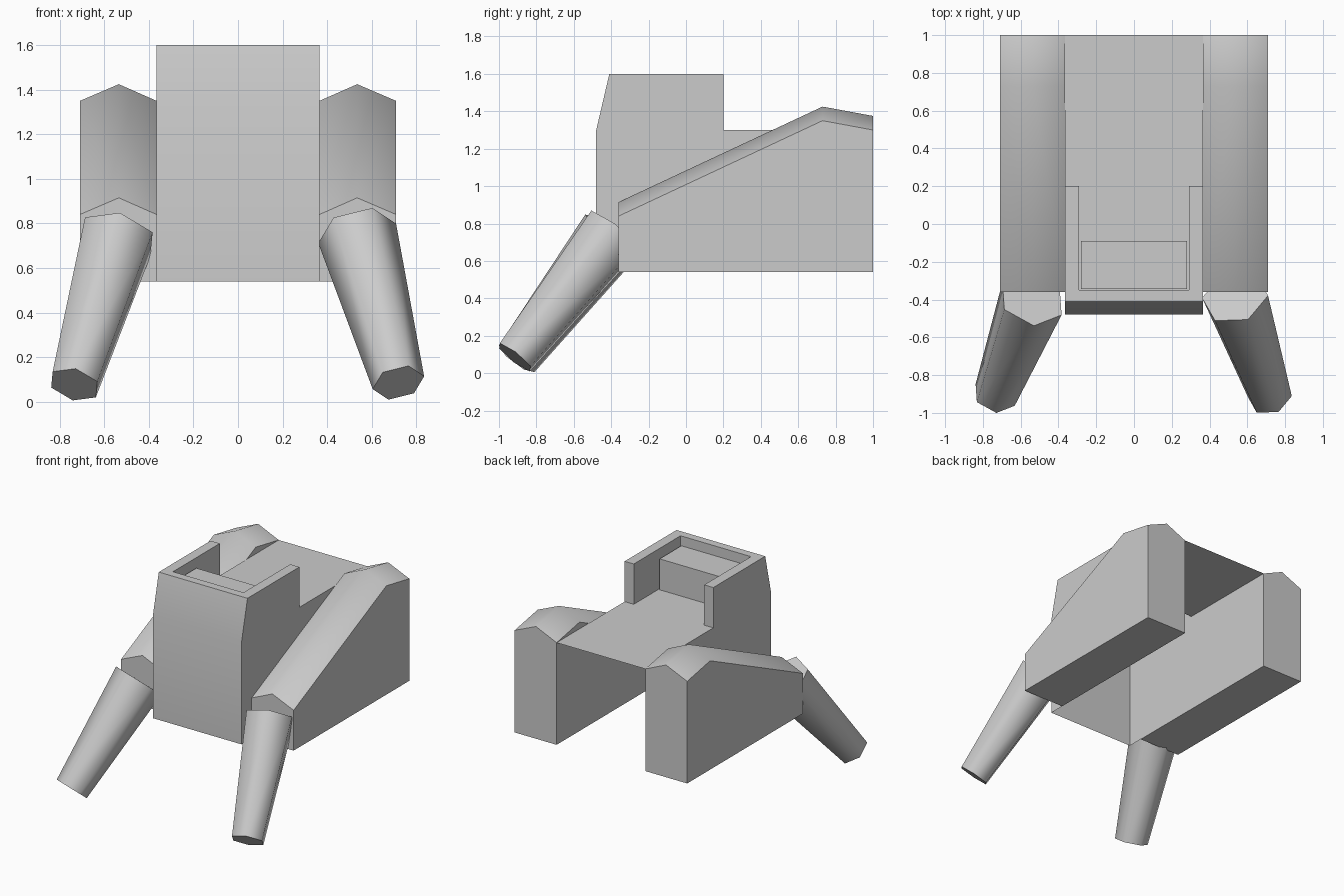
import bpy, bmesh
from mathutils import Vector

if "Cube" in bpy.data.objects:
    bpy.data.objects.remove(bpy.data.objects["Cube"])


def finish(name, bm, angle=None):
    bmesh.ops.remove_doubles(bm, verts=bm.verts, dist=0.0005)
    bmesh.ops.recalc_face_normals(bm, faces=bm.faces)
    mesh = bpy.data.meshes.new(name)
    bm.to_mesh(mesh)
    bm.free()
    obj = bpy.data.objects.new(name, mesh)
    bpy.context.collection.objects.link(obj)
    if angle:
        bpy.ops.object.select_all(action='DESELECT')
        bpy.context.view_layer.objects.active = obj
        obj.select_set(True)
        bpy.ops.object.shade_smooth_by_angle(angle=angle)
    return obj


def face(bm, points):
    bm.faces.new([bm.verts.new(p) for p in points])


def loft(bm, rings):
    """Closed solid skinned through matching rings of points."""
    vs = [[bm.verts.new(p) for p in ring] for ring in rings]
    n = len(vs[0])
    for a, b in zip(vs, vs[1:]):
        for i in range(n):
            j = (i + 1) % n
            bm.faces.new((a[i], a[j], b[j], b[i]))
    bm.faces.new(vs[0])
    bm.faces.new(vs[-1])


# Body: shell open at the bottom and back, with a walled recess on top
W, IN, LOW, DECK, TOP = 0.365, 0.29, 0.54, 1.3, 1.6
FRONT, LIP, INNER, STEP, BACK = -0.48, -0.41, -0.35, 0.2, 1.0
bm = bmesh.new()
for path in ([(FRONT, LOW), (FRONT, DECK), (LIP, TOP)], [(STEP, DECK), (BACK, DECK)]):
    for (y0, z0), (y1, z1) in zip(path, path[1:]):
        face(bm, [(-W, y0, z0), (W, y0, z0), (W, y1, z1), (-W, y1, z1)])
side = [(FRONT, LOW), (FRONT, DECK), (LIP, TOP), (STEP, TOP), (STEP, DECK), (BACK, DECK), (BACK, LOW)]
for s in (-1, 1):
    face(bm, [(s * W, y, z) for y, z in side])
    # ends of the recess walls
    face(bm, [(s * IN, STEP, DECK), (s * W, STEP, DECK), (s * W, STEP, TOP), (s * IN, STEP, TOP)])
# U-shaped rim, recess walls and recess floor
inner = [(IN, STEP), (IN, INNER), (-IN, INNER), (-IN, STEP)]
outer = [(-W, STEP), (-W, LIP), (W, LIP), (W, STEP)]
face(bm, [(x, y, TOP) for x, y in inner + outer])
for (x0, y0), (x1, y1) in zip(inner, inner[1:]):
    face(bm, [(x0, y0, DECK), (x1, y1, DECK), (x1, y1, TOP), (x0, y0, TOP)])
face(bm, [(x, y, DECK) for x, y in inner])
finish("body_shell", bm, 0.5)

# Block standing inside the recess
bm = bmesh.new()
loft(bm, [[(x, y, z) for x, y in ((-.28, -.345), (.28, -.345), (.28, -.09), (-.28, -.09))]
          for z in (DECK, 1.53)])
finish("recess_block", bm)

# Side pods: ridged roof that climbs to the back and then drops
for s, label in ((-1, "left"), (1, "right")):
    bm = bmesh.new()
    loft(bm, [[(s * W, y, LOW), (s * W, y, z), (s * 0.535, y, z + 0.075),
               (s * 0.71, y, z), (s * 0.71, y, LOW)]
              for y, z in ((-0.36, 0.84), (0.73, 1.35), (BACK, 1.3))])
    finish(label + "_side_pod", bm, 0.9)


# Front legs: tapered six-sided struts, each with its own roll
def leg(name, top, foot, corner):
    top, foot = Vector(top), Vector(foot)
    axis = (foot - top).normalized()
    u = Vector(corner)
    u = (u - axis * u.dot(axis)).normalized()
    v = axis.cross(u)
    dirs = [u, u * .5 + v * .866, u * -.5 + v * .866, -u, u * -.5 - v * .866, u * .5 - v * .866]
    bm = bmesh.new()
    loft(bm, [[c + d * r for d in dirs] for c, r in ((top, 0.18), (foot, 0.119))])
    finish(name, bm, 1.1)


leg("left_front_leg", (-0.54, -0.395, 0.74), (-0.735, -0.905, 0.077), (0.01, -0.15, 0.11))
leg("right_front_leg", (0.535, -0.385, 0.755), (0.72, -0.915, 0.085), (0.18, -0.005, 0.03))
